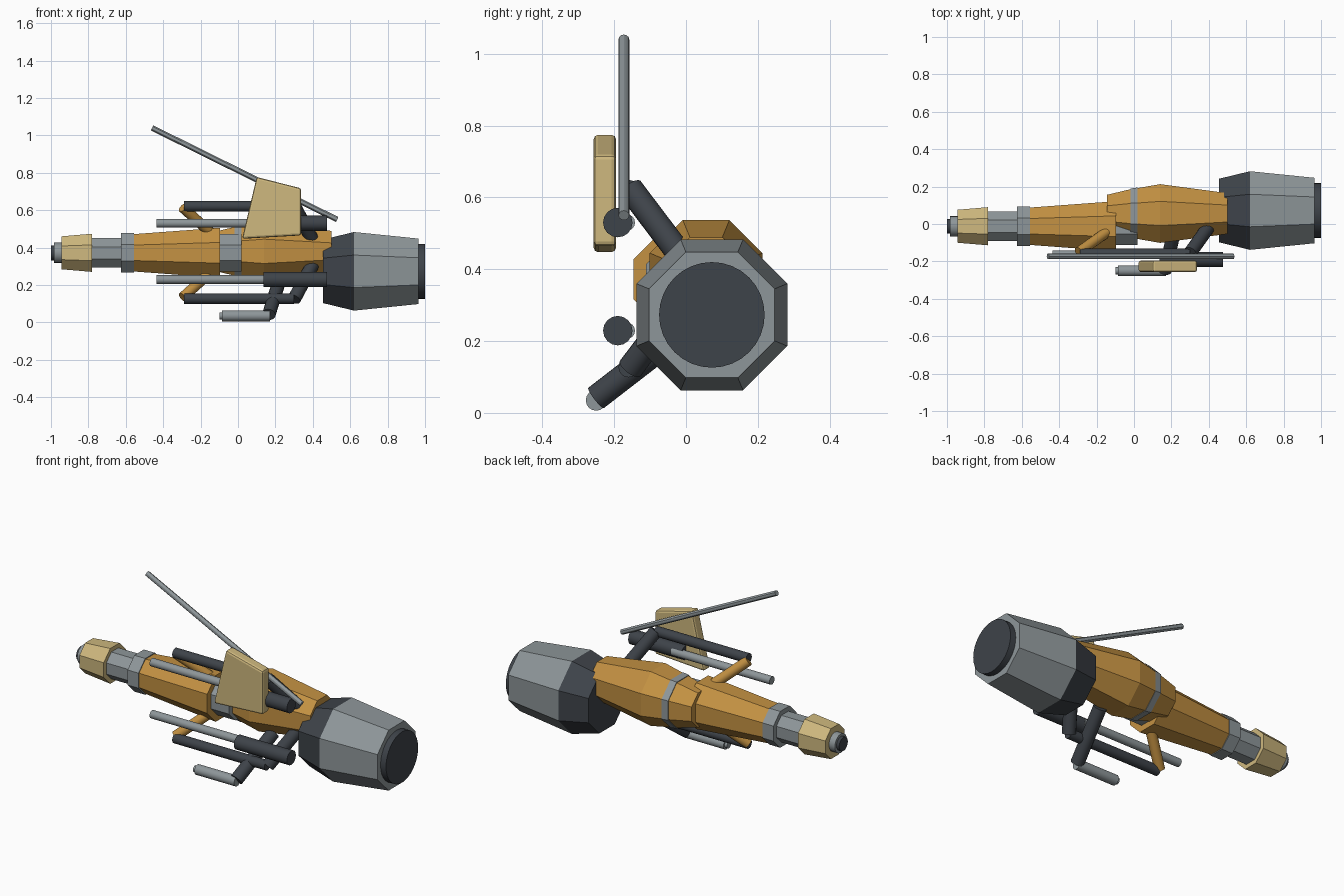
import bpy, bmesh, math
from mathutils import Vector

if "Cube" in bpy.data.objects:
    bpy.data.objects.remove(bpy.data.objects["Cube"])


def material(name, rgb):
    m = bpy.data.materials.new(name)
    m.diffuse_color = (*rgb, 1)
    m.use_nodes = True
    m.node_tree.nodes["Principled BSDF"].inputs["Base Color"].default_value = m.diffuse_color
    return m


ORANGE = material("orange paint", (0.55, 0.285, 0.055))
GREY = material("grey metal", (0.27, 0.305, 0.32))
DARK = material("dark metal", (0.048, 0.056, 0.067))
TAN = material("tan paint", (0.62, 0.48, 0.21))


def finish(name, bm, mats):
    bmesh.ops.recalc_face_normals(bm, faces=bm.faces)
    me = bpy.data.meshes.new(name)
    bm.to_mesh(me)
    bm.free()
    for m in mats:
        me.materials.append(m)
    ob = bpy.data.objects.new(name, me)
    bpy.context.collection.objects.link(ob)
    return ob


def octagon_hull(name, y, z, stations, mats, bands=None):
    """Flat-sided octagonal body along x; stations are (x, apothem)."""
    bm = bmesh.new()
    rings = []
    for x, a in stations:
        r = a / math.cos(math.pi / 8)
        rings.append([bm.verts.new((x, y + r * math.cos((k + .5) * math.pi / 4),
                                    z + r * math.sin((k + .5) * math.pi / 4)))
                      for k in range(8)])
    for i in range(len(rings) - 1):
        for k in range(8):
            n = (k + 1) % 8
            f = bm.faces.new((rings[i][k], rings[i][n], rings[i + 1][n], rings[i + 1][k]))
            f.material_index = bands[i] if bands else 0
    bm.faces.new(rings[0]).material_index = bands[0] if bands else 0
    bm.faces.new(rings[-1]).material_index = bands[-1] if bands else 0
    return finish(name, bm, mats)


def rod(name, a, b, r, mat, sides=16):
    """Round bar between two points."""
    a, b = Vector(a), Vector(b)
    bm = bmesh.new()
    bmesh.ops.create_cone(bm, cap_ends=True, segments=sides, radius1=r, radius2=r,
                          depth=(b - a).length)
    q = (b - a).to_track_quat('Z', 'Y')
    for v in bm.verts:
        v.co = q @ v.co + (a + b) / 2
    ob = finish(name, bm, [mat])
    bpy.ops.object.select_all(action='DESELECT')
    ob.select_set(True)
    bpy.context.view_layer.objects.active = ob
    bpy.ops.object.shade_smooth_by_angle(angle=math.radians(30))
    return ob


# Front hull: nose, neck, collar, tapered body, rear plug
FY, FZ = -0.012, 0.372
octagon_hull("nose", FY, FZ, [(-.945, .088), (-.78, .102)], [TAN])
octagon_hull("neck", FY, FZ, [(-.79, .078), (-.62, .078)], [GREY])
octagon_hull("collar", FY, FZ, [(-.625, .105), (-.555, .105)], [GREY])
octagon_hull("front_body", FY, FZ, [(-.555, .1), (-.095, .134)], [ORANGE])
octagon_hull("front_body_plug", FY, FZ, [(-.1, .1), (.02, .1)], [GREY])
rod("nose_ring", (-.983, FY, FZ), (-.94, FY, FZ), .055, GREY)
rod("nose_tip", (-1, FY, FZ), (-.975, FY, FZ), .04, DARK)

# Rear hull with its grey band
octagon_hull("rear_body", .056, .38,
             [(-.145, .1), (-.018, .13), (.02, .136), (.14, .157), (.5, .109)],
             [ORANGE, GREY], [0, 1, 0, 0])
octagon_hull("rear_body_band", .056, .38, [(-.018, .134), (.02, .139)], [GREY])

# Engine: dark flare, grey casing, round exhaust
EY, EZ = .072, .273
octagon_hull("engine", EY, EZ, [(.455, .17), (.62, .21), (.965, .175)],
             [GREY, DARK], [1, 0])
rod("exhaust", (.95, EY, EZ), (1, EY, EZ), .147, DARK, 32)

# Side frames and guns, mirrored above and below the hull axis
MID = .374
for side, s in (("upper", 1), ("lower", -1)):
    def p(x, y, dz):
        return (x, y, MID + s * dz)
    rod(side + "_frame_rail", p(-.29, -.16, .247), p(.3, -.16, .247), .028, DARK)
    rod(side + "_rear_strut", p(.41, .0, .045), p(.3, -.155, .25), .036, DARK)
    rod(side + "_front_strut", p(-.14, -.04, .1), p(-.295, -.15, .24), .028, ORANGE)
    z = .53 if s > 0 else .229
    rod(side + "_gun_barrel", (-.435, -.165, z), (.2, -.165, z), .023, GREY)
    rod(side + "_gun_breech", (.135, -.19, z), (.475, -.19, z), .041, DARK)

# Small gun slung underneath
rod("belly_strut", (.225, .0, .235), (.165, -.25, .042), .036, DARK)
rod("belly_gun", (-.085, -.25, .035), (.17, -.25, .035), .029, GREY)
rod("belly_gun_muzzle", (-.1, -.25, .035), (-.08, -.25, .035), .019, GREY)

# Antenna
rod("antenna", (-.46, -.173, 1.04), (.53, -.173, .55), .015, GREY, 12)

# Fin plate with rounded edges
bm = bmesh.new()
outline = [(.022, .447), (.337, .465), (.337, .717), (.1, .777)]
base = bm.faces.new([bm.verts.new((x, -.257, z)) for x, z in outline])
ext = bmesh.ops.extrude_face_region(bm, geom=[base])
for v in ext["geom"]:
    if isinstance(v, bmesh.types.BMVert):
        v.co.y = -.195
fin = finish("fin", bm, [TAN])
bev = fin.modifiers.new("rounded_edges", 'BEVEL')
bev.width = .012
bev.segments = 2
